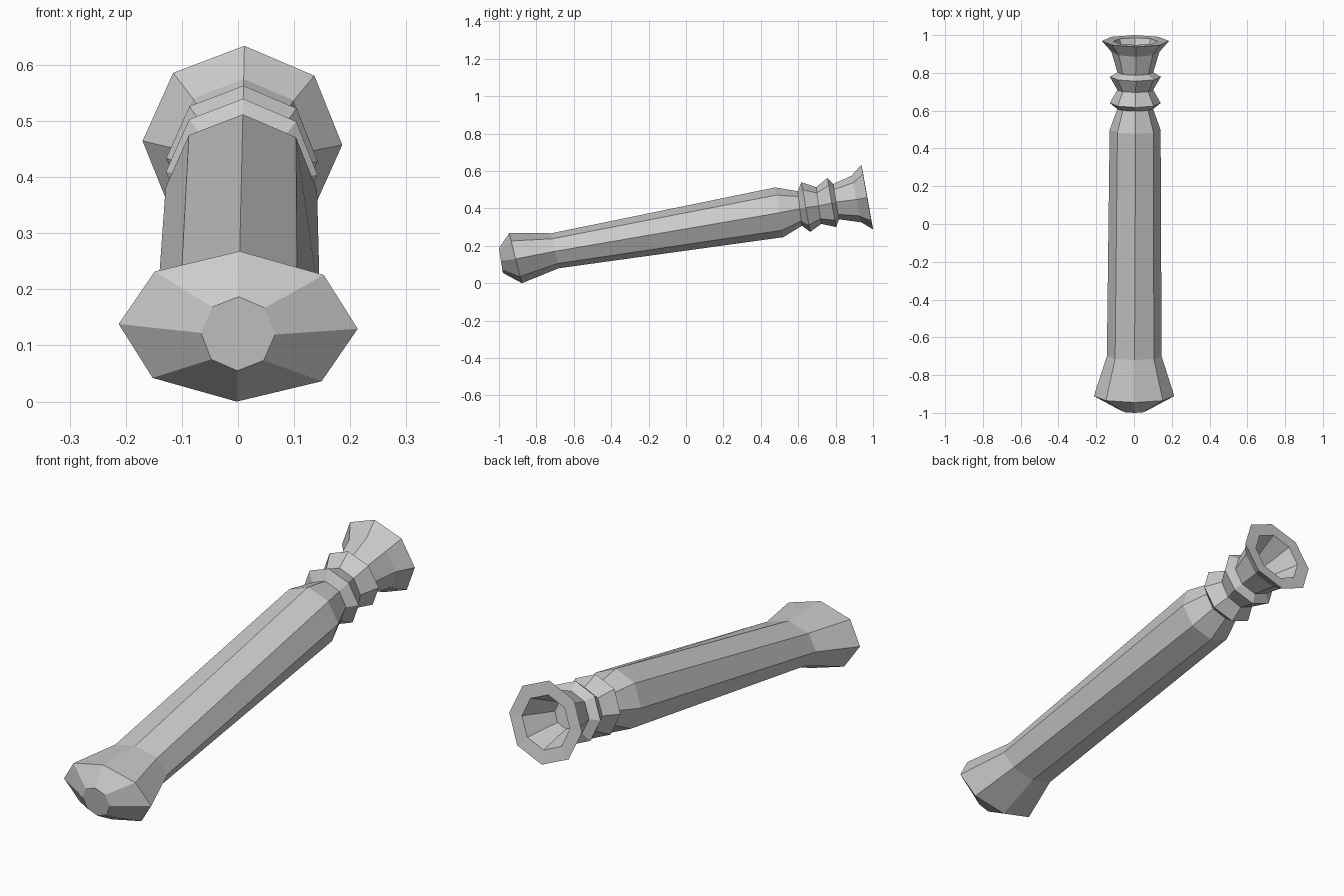
import bpy, bmesh
from math import cos, sin, tau
from mathutils import Vector

if "Cube" in bpy.data.objects:
    bpy.data.objects.remove(bpy.data.objects["Cube"])

SIDES = 8
ROLL = 0.02


def ring(top, bottom, half_width):
    """Octagon given its top and bottom points (y, z) and half width."""
    cy, cz = (top[0] + bottom[0]) / 2, (top[1] + bottom[1]) / 2
    vy, vz = (top[0] - bottom[0]) / 2, (top[1] - bottom[1]) / 2
    centre = Vector((0.004 * (cy + 1), cy, cz))
    u = Vector((half_width, 0, -ROLL * half_width))
    v = Vector((ROLL * vz, vy, vz))
    return [centre + u * cos(tau * i / SIDES) + v * sin(tau * i / SIDES)
            for i in range(SIDES)]


def loft(name, stations, cap_start=False, cap_end=False):
    bm = bmesh.new()
    rings = [[bm.verts.new(p) for p in ring(*s)] for s in stations]
    for a, b in zip(rings, rings[1:]):
        for i in range(SIDES):
            j = (i + 1) % SIDES
            bm.faces.new((a[i], b[i], b[j], a[j]))
    if cap_start:
        bm.faces.new(rings[0])
    if cap_end:
        bm.faces.new(rings[-1][::-1])
    mesh = bpy.data.meshes.new(name)
    bm.to_mesh(mesh)
    bm.free()
    obj = bpy.data.objects.new(name, mesh)
    bpy.context.collection.objects.link(obj)
    return obj


# Rings shared by neighbouring parts
shaft_front = ((-0.72, 0.267), (-0.68, 0.08), 0.145)
neck = ((0.597, 0.492), (0.62, 0.307), 0.095)
cup_base = ((0.787, 0.53), (0.818, 0.342), 0.095)

# Wide faceted pommel with a small flat end
loft("pommel", [
    ((-1.0, 0.187), (-0.979, 0.055), 0.066),
    ((-0.945, 0.268), (-0.877, 0.0), 0.213),
    shaft_front], cap_start=True)

# Long grip, flattened towards the pommel
loft("grip", [
    shaft_front,
    ((0.477, 0.512), (0.52, 0.246), 0.135),
    neck])

# Two raised collars
loft("collars", [
    neck,
    ((0.617, 0.54), (0.664, 0.274), 0.135),
    ((0.696, 0.513), (0.723, 0.317), 0.095),
    ((0.756, 0.563), (0.803, 0.30), 0.135),
    cup_base])

# Flared socket with a flat rim and a tapering hollow
loft("socket", [
    cup_base,
    ((0.885, 0.575), (0.938, 0.325), 0.127),
    ((0.938, 0.634), (1.0, 0.288), 0.178),
    ((0.948, 0.575), (0.986, 0.347), 0.117),
    ((0.81, 0.50), (0.83, 0.38), 0.06)], cap_end=True)
